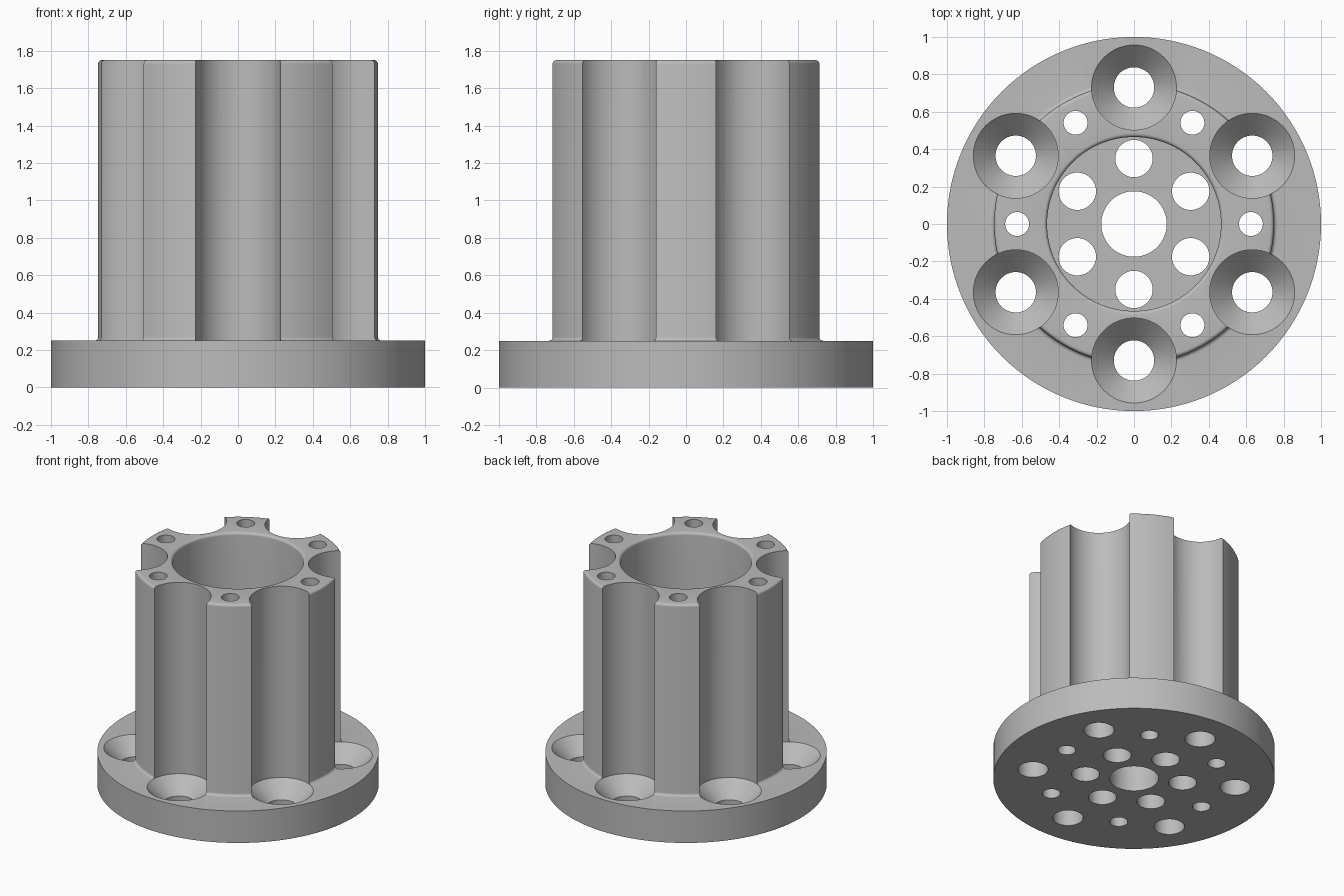
import bpy, bmesh, math
from mathutils import Vector, Matrix

cube = bpy.data.objects.get("Cube")
if cube:
    bpy.data.objects.remove(cube, do_unlink=True)

FLANGE_TOP, TOP = 0.25, 1.75
BORE, BARREL = 0.465, 0.748

grey = bpy.data.materials.new("machined_grey")
grey.use_nodes = True
COLOUR = (0.5, 0.5, 0.5, 1)
grey.diffuse_color = COLOUR
grey.node_tree.nodes["Principled BSDF"].inputs["Base Color"].default_value = COLOUR


def arc(r, z, radius, start, end, steps=5):
    """Points of a fillet centred on (r, z), angles in degrees."""
    angles = [math.radians(start + (end - start) * i / steps) for i in range(steps + 1)]
    return [(r + radius * math.cos(a), z + radius * math.sin(a)) for a in angles]


def lathe(bm, profile, segments, centre=(0, 0)):
    """Revolve an (r, z) profile that starts and ends on the axis."""
    part = bmesh.new()
    verts = [part.verts.new((r, 0, z)) for r, z in profile]
    edges = [part.edges.new(pair) for pair in zip(verts, verts[1:])]
    bmesh.ops.spin(part, geom=verts + edges, cent=(0, 0, 0), axis=(0, 0, 1),
                   angle=math.tau, steps=segments, use_duplicate=False)
    bmesh.ops.remove_doubles(part, verts=part.verts, dist=1e-5)
    bmesh.ops.recalc_face_normals(part, faces=part.faces)
    part.transform(Matrix.Translation((centre[0], centre[1], 0)))
    mesh = bpy.data.meshes.new("part")
    part.to_mesh(mesh)
    part.free()
    bm.from_mesh(mesh)
    bpy.data.meshes.remove(mesh)


def finish(bm, name):
    mesh = bpy.data.meshes.new(name)
    bm.to_mesh(mesh)
    bm.free()
    mesh.materials.append(grey)
    obj = bpy.data.objects.new(name, mesh)
    bpy.context.collection.objects.link(obj)
    return obj


def ring(bm, profile, radius, first_angle, segments):
    """Six copies of a lathed cutter around the axis."""
    for i in range(6):
        a = math.radians(first_angle + 60 * i)
        lathe(bm, profile, segments, (radius * math.cos(a), radius * math.sin(a)))


def drill(radius, top):
    return [(0, -0.1), (radius, -0.1), (radius, top), (0, top)]


# Flange, barrel and blind bore in one revolved profile
f = 0.02
body = bmesh.new()
lathe(body, [(0, 0), (1, 0), (1, FLANGE_TOP)]
      + arc(BARREL + f, FLANGE_TOP + f, f, 270, 180)
      + arc(BARREL - f, TOP - f, f, 0, 90)
      + arc(BORE + f, TOP - f, f, 90, 180)
      + [(BORE, FLANGE_TOP), (0, FLANGE_TOP)], 128)
hub = finish(body, "flanged_hub")

# Cutters: countersunk mounting holes with scallops above, and plain holes
cut = bmesh.new()
ring(cut, [(0, -0.1), (0.108, -0.1), (0.108, 0.13), (0.227, FLANGE_TOP),
           (0.227, 2), (0, 2)], 0.73, 30, 64)
ring(cut, drill(0.064, 2), 0.625, 0, 32)
ring(cut, drill(0.1, 0.5), 0.35, 30, 40)
lathe(cut, drill(0.175, 0.5), 64)
cutter = finish(cut, "hole_cutter")
cutter.hide_render = True

# Cut everything out, then drop the helper
mod = hub.modifiers.new("holes", 'BOOLEAN')
mod.operation = 'DIFFERENCE'
mod.solver = 'EXACT'
mod.object = cutter
bpy.ops.object.select_all(action='DESELECT')
bpy.context.view_layer.objects.active = hub
hub.select_set(True)
bpy.ops.object.modifier_apply(modifier=mod.name)
bpy.data.objects.remove(cutter, do_unlink=True)
bpy.ops.object.shade_smooth_by_angle(angle=math.radians(30))
